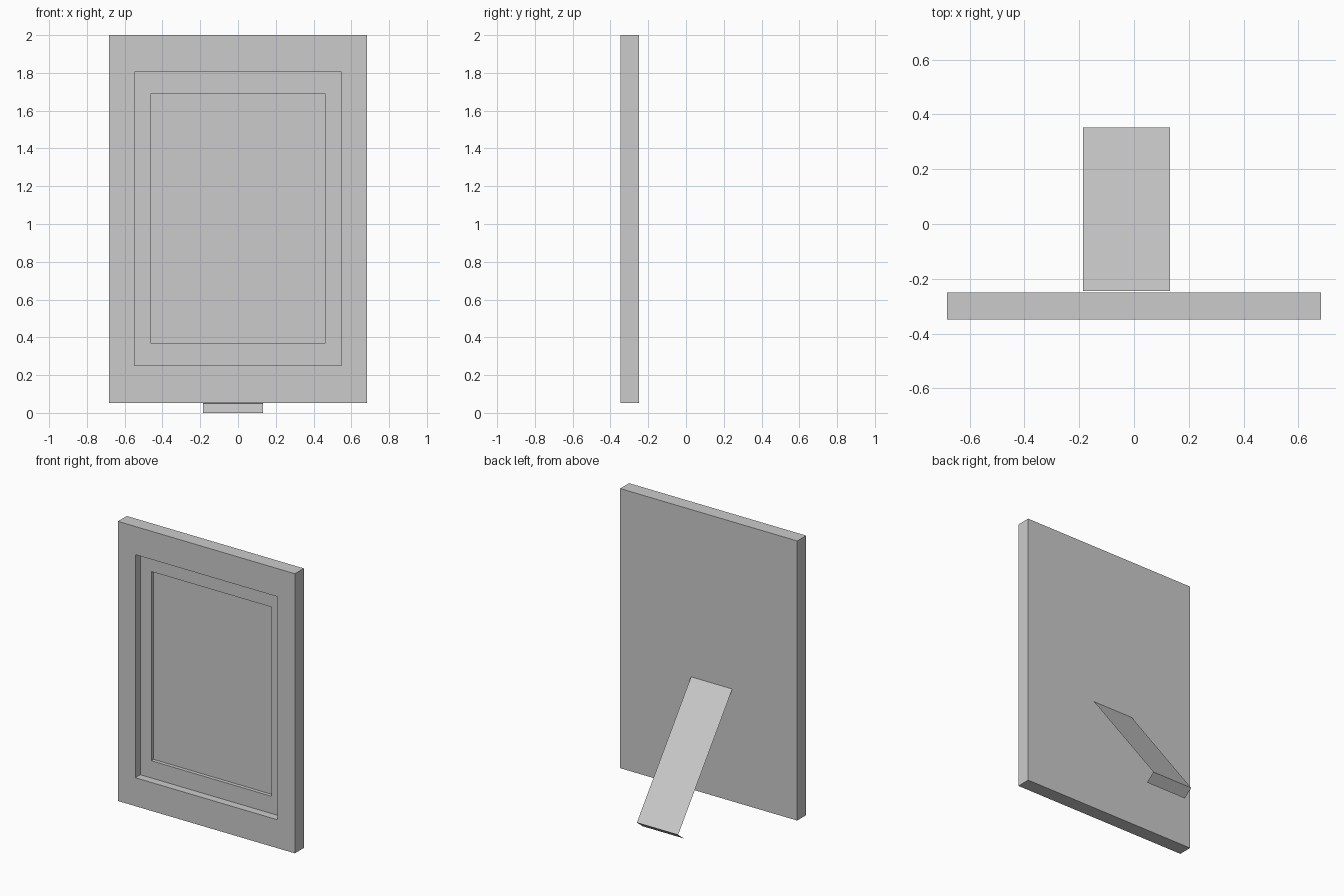
import bpy
import bmesh

if "Cube" in bpy.data.objects:
    bpy.data.objects.remove(bpy.data.objects["Cube"])


def make_object(name, bm):
    mesh = bpy.data.meshes.new(name)
    bm.to_mesh(mesh)
    bm.free()
    obj = bpy.data.objects.new(name, mesh)
    bpy.context.collection.objects.link(obj)
    return obj


def rectangle_loft(name, rects):
    """Closed solid through nested rectangles: (half width, bottom, top, y)."""
    bm = bmesh.new()
    loops = [[bm.verts.new(p) for p in
              ((-w, y, lo), (w, y, lo), (w, y, hi), (-w, y, hi))]
             for w, lo, hi, y in rects]
    for a, b in zip(loops, loops[1:]):
        for i in range(4):
            j = (i + 1) % 4
            bm.faces.new((a[i], a[j], b[j], b[i]))
    bm.faces.new(loops[0])
    bm.faces.new(loops[-1])
    bmesh.ops.recalc_face_normals(bm, faces=bm.faces)
    return make_object(name, bm)


def bent_strip(name, x0, x1, profile):
    """Open sheet: a y-z profile swept straight across x."""
    bm = bmesh.new()
    pairs = [(bm.verts.new((x0, y, z)), bm.verts.new((x1, y, z)))
             for y, z in profile]
    for (a, b), (c, d) in zip(pairs, pairs[1:]):
        bm.faces.new((a, c, d, b))
    bmesh.ops.recalc_face_normals(bm, faces=bm.faces)
    if bm.faces[:][0].normal.y < 0:
        bmesh.ops.reverse_faces(bm, faces=bm.faces)
    return make_object(name, bm)


# Frame: flat back, outer sides, wide border, mat ledge and sunken picture panel
rectangle_loft("picture_frame", [
    (0.682, 0.052, 2.0, -0.25),
    (0.682, 0.052, 2.0, -0.348),
    (0.548, 0.25, 1.804, -0.348),
    (0.548, 0.25, 1.804, -0.293),
    (0.463, 0.37, 1.688, -0.293),
    (0.463, 0.37, 1.688, -0.268),
])

# Easel leg: sloped open strip with a short turned-under foot
bent_strip("easel_leg", -0.186, 0.132,
           [(-0.244, 0.838), (0.352, 0.05), (0.288, 0.0)])
